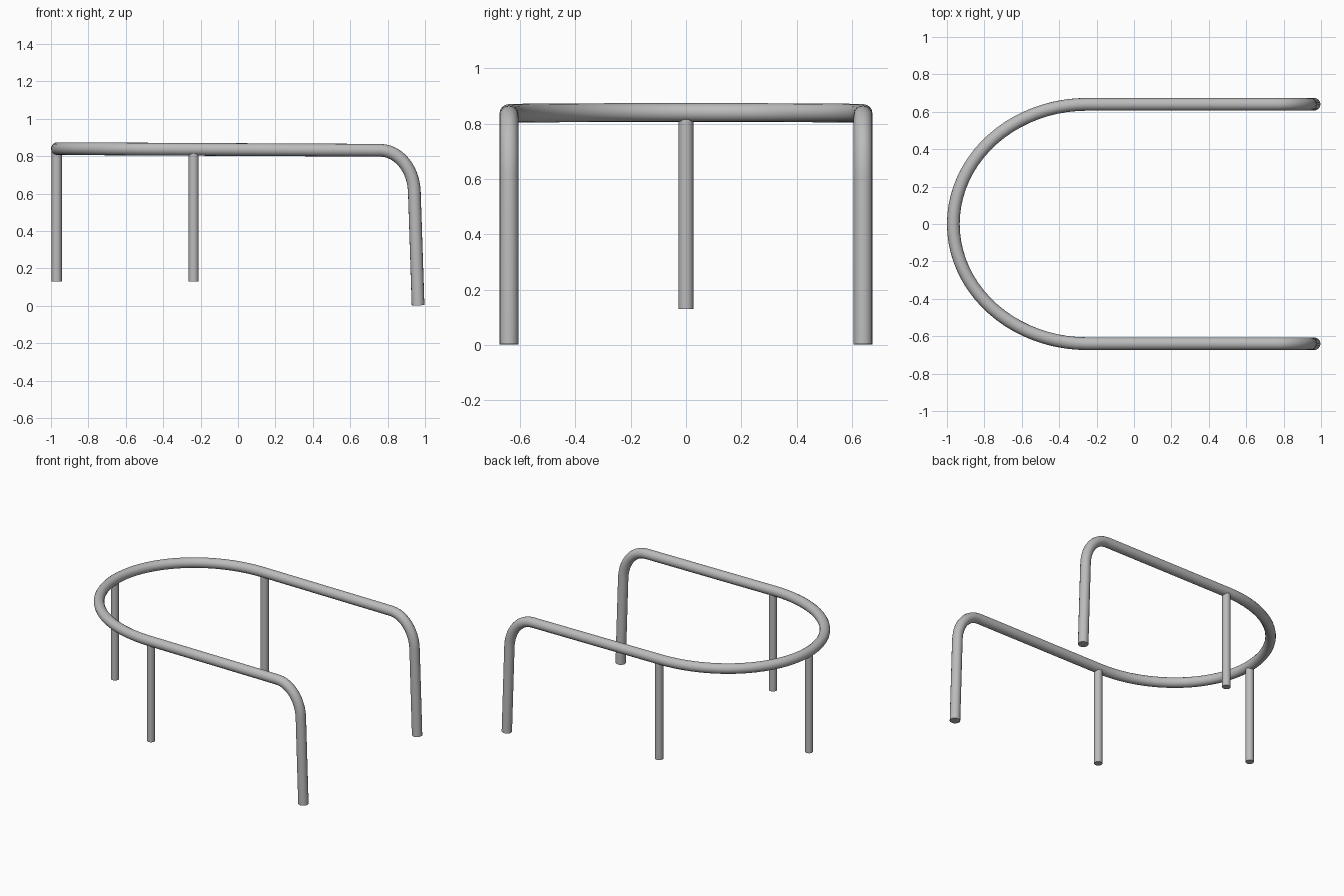
import bpy
from math import sin, cos, pi, radians
from mathutils import Vector

if "Cube" in bpy.data.objects:
    bpy.data.objects.remove(bpy.data.objects["Cube"], do_unlink=True)

steel = bpy.data.materials.new("grey_steel")
steel.use_nodes = True
grey = (0.5, 0.5, 0.5, 1)
steel.diffuse_color = grey
steel.node_tree.nodes["Principled BSDF"].inputs["Base Color"].default_value = grey

RAIL_R, POST_R = 0.034, 0.027
HALF_W = 0.64       # half distance between the parallel rails
BEND_X = -0.25      # where the rails start to curve round
END_X = -0.966      # middle of the curved end


def tube(name, points, radius):
    """Round capped tube along a path."""
    curve = bpy.data.curves.new(name, "CURVE")
    curve.dimensions = "3D"
    curve.bevel_depth = radius
    curve.bevel_resolution = 6
    curve.use_fill_caps = True
    spline = curve.splines.new("POLY")
    spline.points.add(len(points) - 1)
    for p, co in zip(spline.points, points):
        p.co = (*co, 1)
    obj = bpy.data.objects.new(name, curve)
    bpy.context.collection.objects.link(obj)
    bpy.ops.object.select_all(action="DESELECT")
    obj.select_set(True)
    bpy.context.view_layer.objects.active = obj
    bpy.ops.object.convert(target="MESH")
    obj = bpy.context.object
    obj.name = name
    obj.data.materials.clear()
    obj.data.materials.append(steel)
    bpy.ops.object.shade_smooth_by_angle(angle=radians(40))
    return obj


def rail_z(x):
    """The rail rises very slightly towards the curved end."""
    return 0.835 - 0.005 * x


# Half of the rail: splayed leg, rounded corner, straight run, half of the curved end
half = [Vector((0.963, HALF_W, 0.002))]
foot_bend, corner, top_bend = (Vector((0.943, HALF_W, 0.61)),
                               Vector((0.935, HALF_W, rail_z(0.93))),
                               Vector((0.76, HALF_W, rail_z(0.76))))
for i in range(13):
    t = i / 12
    # cubic corner, close to an elliptical arc
    a, b = foot_bend.lerp(corner, 0.56), top_bend.lerp(corner, 0.56)
    half.append(foot_bend * (1 - t) ** 3 + a * 3 * t * (1 - t) ** 2
                + b * 3 * t * t * (1 - t) + top_bend * t ** 3)
for i in range(21):
    t = i / 20 * pi / 2
    x = BEND_X + (END_X - BEND_X) * sin(t)
    half.append(Vector((x, HALF_W * cos(t), rail_z(x))))

mirrored = [Vector((p.x, -p.y, p.z)) for p in reversed(half[:-1])]
tube("bent_rail", half + mirrored, RAIL_R)

# Three thin support posts
for name, x, y in (("left_post", -0.237, HALF_W), ("right_post", -0.237, -HALF_W),
                   ("end_post", -0.969, 0)):
    tube(name, [(x, y, 0.13), (x, y, rail_z(x))], POST_R)
